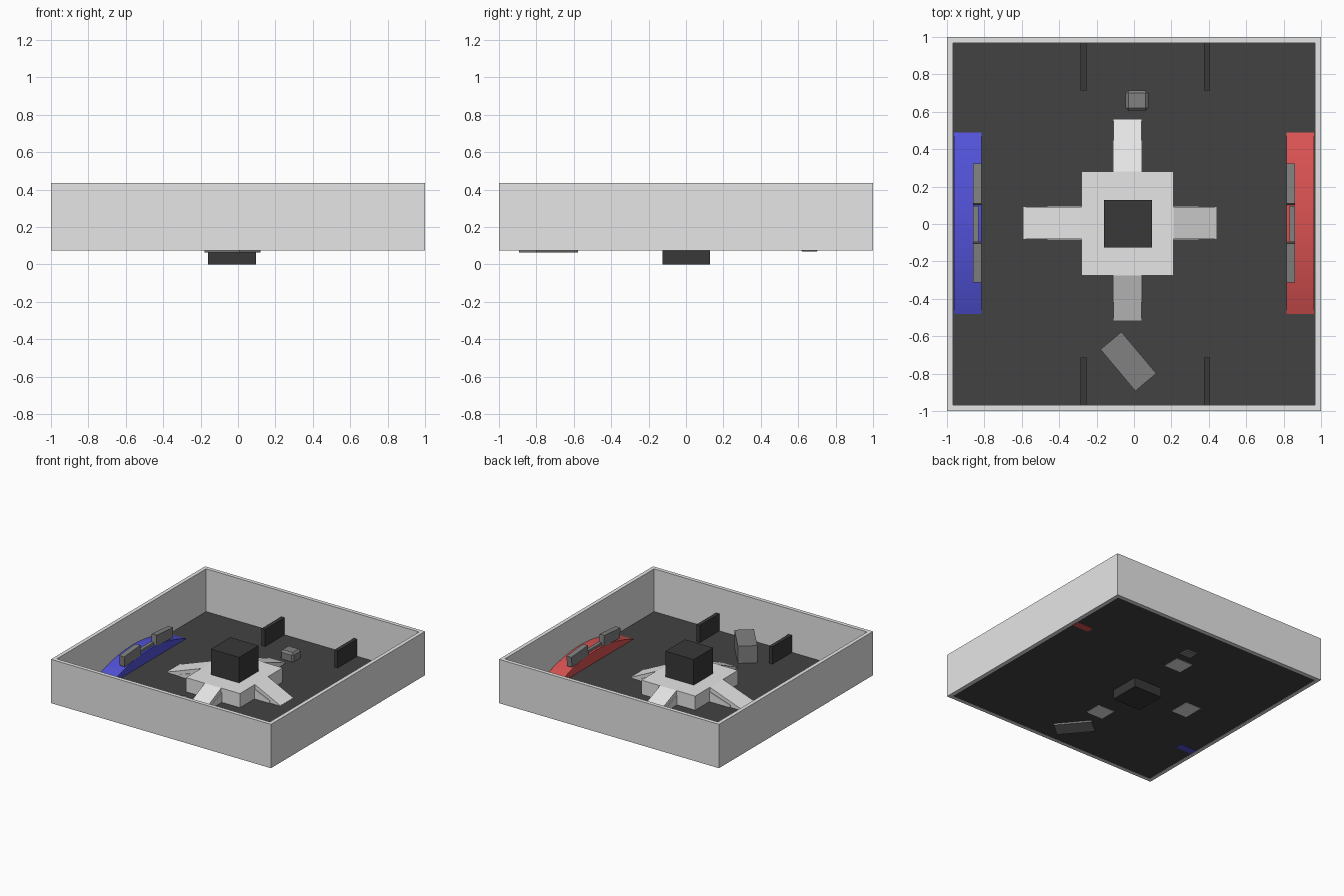
import bpy, bmesh, math
from mathutils import Vector, Matrix

if "Cube" in bpy.data.objects:
    bpy.data.objects.remove(bpy.data.objects["Cube"])


def material(name, r, g, b):
    m = bpy.data.materials.new(name)
    m.diffuse_color = (r, g, b, 1)
    m.use_nodes = True
    m.node_tree.nodes["Principled BSDF"].inputs["Base Color"].default_value = m.diffuse_color
    return m


LIGHT = material("light_grey", 0.79, 0.79, 0.79)
FLOOR = material("floor_charcoal", 0.055, 0.055, 0.055)
DARK = material("near_black", 0.04, 0.04, 0.04)
GREY = material("mid_grey", 0.22, 0.22, 0.22)
RED = material("red", 0.70, 0.085, 0.085)
BLUE = material("blue", 0.085, 0.085, 0.70)


def finish(name, bm, mat):
    bmesh.ops.recalc_face_normals(bm, faces=bm.faces)
    me = bpy.data.meshes.new(name)
    bm.to_mesh(me)
    bm.free()
    me.materials.append(mat)
    ob = bpy.data.objects.new(name, me)
    bpy.context.collection.objects.link(ob)
    return ob


def box(name, lo, hi, mat, turn=0.0, tilt=0.0, bevel=0.0):
    """Box between two corners, turned about z and tilted about x through its centre."""
    lo, hi = Vector(lo), Vector(hi)
    bm = bmesh.new()
    bmesh.ops.create_cube(bm, size=1)
    bmesh.ops.scale(bm, vec=hi - lo, verts=bm.verts)
    if bevel:
        bmesh.ops.bevel(bm, geom=bm.edges[:], offset=bevel, segments=1, affect='EDGES')
    rot = Matrix.Rotation(turn, 4, 'Z') @ Matrix.Rotation(tilt, 4, 'X')
    bmesh.ops.transform(bm, matrix=Matrix.Translation((lo + hi) / 2) @ rot, verts=bm.verts)
    return finish(name, bm, mat)


def prism(name, profile, lo, hi, mat, axis='x'):
    """Extrude a (distance, z) profile across the given axis."""
    bm = bmesh.new()
    vs = [bm.verts.new((lo, d, z) if axis == 'x' else (d, lo, z)) for d, z in profile]
    face = bm.faces.new(vs)
    ext = bmesh.ops.extrude_face_region(bm, geom=[face])
    moved = [v for v in ext['geom'] if isinstance(v, bmesh.types.BMVert)]
    step = (hi - lo, 0, 0) if axis == 'x' else (0, hi - lo, 0)
    bmesh.ops.translate(bm, vec=step, verts=moved)
    return finish(name, bm, mat)


# Arena floor and a one-piece wall frame
box("floor", (-0.972, -0.972, 0.077), (0.972, 0.972, 0.084), FLOOR)
bm = bmesh.new()
rings = []
for r, z in ((1, 0.075), (1, 0.435), (0.968, 0.435), (0.968, 0.075)):
    rings.append([bm.verts.new((sx * r, sy * r, z))
                  for sx, sy in ((-1, -1), (1, -1), (1, 1), (-1, 1))])
for i in range(4):
    a, b = rings[i], rings[(i + 1) % 4]
    for j in range(4):
        k = (j + 1) % 4
        bm.faces.new((a[j], a[k], b[k], b[j]))
finish("arena_walls", bm, LIGHT)

# Central platform with a dark block through it
box("platform", (-0.28, -0.275, 0.08), (0.21, 0.28, 0.2), LIGHT)
box("center_block", (-0.16, -0.125, 0.0), (0.097, 0.128, 0.41), DARK)

# Four ramps down from the platform: inner end, tip, side limits, extrude axis
ramps = {
    "ramp_left": (-0.28, -0.59, -0.08, 0.09, 'y'),
    "ramp_right": (0.21, 0.44, -0.08, 0.09, 'y'),
    "ramp_front": (-0.275, -0.515, -0.11, 0.04, 'x'),
    "ramp_back": (0.28, 0.56, -0.11, 0.04, 'x'),
}
for name, (inner, tip, lo, hi, axis) in ramps.items():
    s = 1 if tip > inner else -1
    foot = 0.078 if name == "ramp_right" else 0.074
    prism(name, [(tip, 0.088), (tip - s * 0.01, foot), (tip - s * 0.15, foot),
                 (tip - s * 0.15, 0.08), (inner, 0.08), (inner, 0.2)],
          lo, hi, LIGHT, axis)
    # slightly wider support under the upper half of the ramp
    mid = inner + (tip - inner) * 0.6
    prism(name + "_support", [(mid, 0.08), (inner, 0.08), (inner, 0.165), (mid, 0.105)],
          lo - 0.006, hi + 0.006, LIGHT, axis)

# Arched side bridges with three rails each
for side, colour, word in ((-1, BLUE, "blue"), (1, RED, "red")):
    n = 20
    half, cy = 0.485, 0.005
    arc = []
    for i in range(n + 1):
        t = -1 + 2 * i / n
        arc.append((cy + half * t, 0.085 + 0.095 * (1 - t * t)))
    e = cy + side * half
    dip = [(e, 0.074), (e - side * 0.06, 0.074), (e - side * 0.06, 0.08)]
    other = [(cy - side * half, 0.08)]
    # arc runs to +y, so close it underneath from +y back to -y
    under = dip + other if side > 0 else other + dip[::-1]
    ob = prism(word + "_bridge", arc + under, side * 0.815, side * 0.962, colour)
    bpy.context.view_layer.objects.active = ob
    ob.select_set(True)
    bpy.ops.object.shade_smooth_by_angle(angle=math.radians(25))
    ob.select_set(False)

    xa, xb = sorted((side * 0.815, side * 0.86))
    box(word + "_rail_front", (xa, -0.31, 0.165), (xb, -0.10, 0.25), GREY, tilt=0.08)
    box(word + "_rail_back", (xa, 0.105, 0.165), (xb, 0.32, 0.25), GREY, tilt=-0.08)
    xa, xb = sorted((side * 0.832, side * 0.86))
    box(word + "_rail_middle", (xa, -0.095, 0.15), (xb, 0.095, 0.2), GREY)

# Four dark dividers on the front and back walls
for x in (-0.27, 0.39):
    for s, word in ((-1, "front"), (1, "back")):
        ya, yb = sorted((s * 0.715, s * 0.968))
        box(f"divider_{word}_{'left' if x < 0 else 'right'}",
            (x - 0.015, ya, 0.08), (x + 0.015, yb, 0.225), DARK)

# Loose obstacles
box("small_crate", (-0.045, 0.605, 0.07), (0.077, 0.715, 0.155), GREY, bevel=0.015)
box("turned_crate", (-0.103, -0.88, 0.063), (0.043, -0.59, 0.225), GREY,
    turn=math.radians(40))
